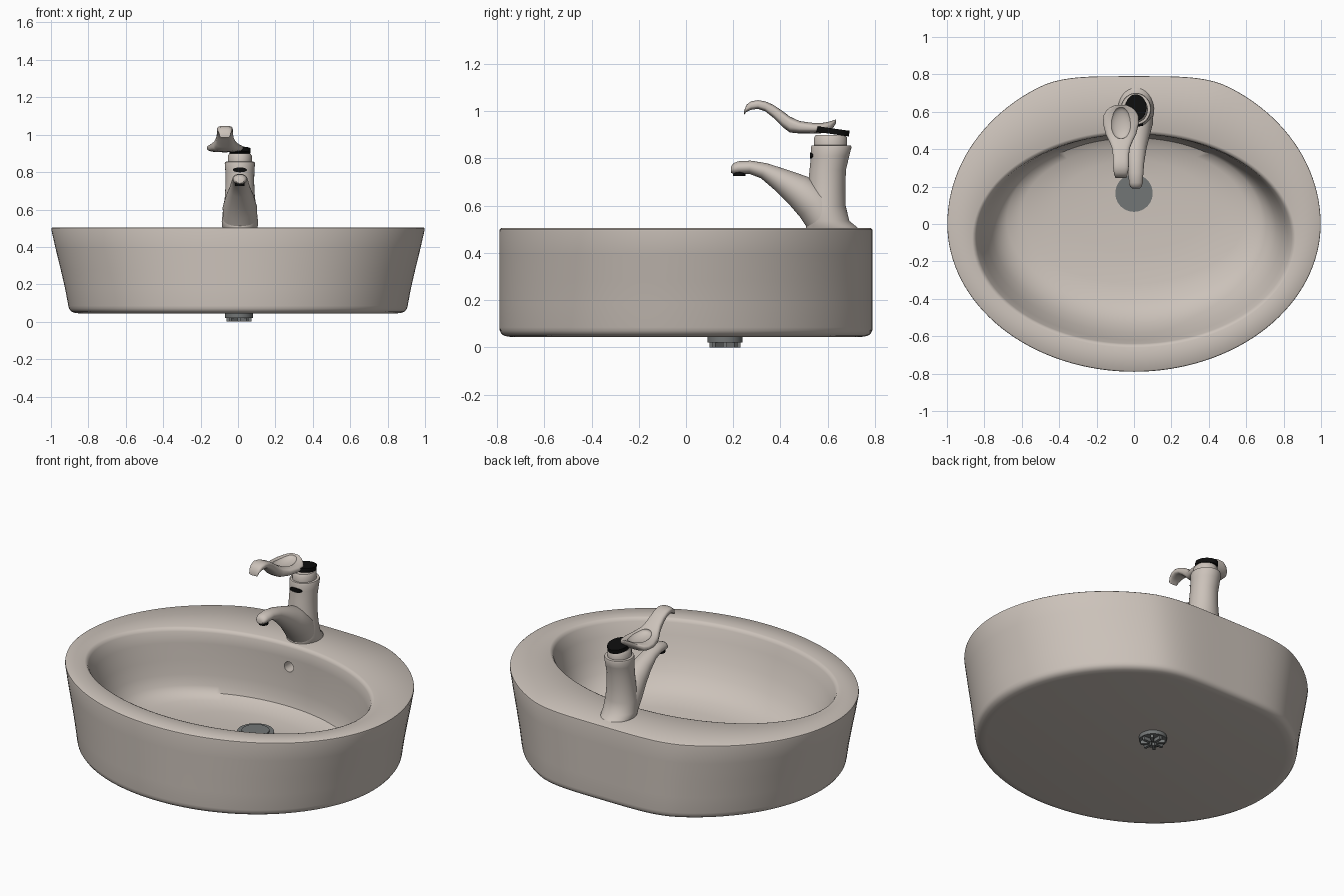
import bpy, bmesh, math
from mathutils import Vector, Matrix

if "Cube" in bpy.data.objects:
    bpy.data.objects.remove(bpy.data.objects["Cube"])


def material(name, rgb):
    m = bpy.data.materials.new(name)
    m.diffuse_color = (*rgb, 1)
    m.use_nodes = True
    m.node_tree.nodes["Principled BSDF"].inputs["Base Color"].default_value = m.diffuse_color
    return m


CERAMIC = material("warm_ceramic", (0.60, 0.54, 0.49))
METAL = material("drain_grey", (0.17, 0.18, 0.18))
BLACK = material("black", (0.004, 0.004, 0.004))


def finish(name, bm, mat, angle=40):
    bmesh.ops.recalc_face_normals(bm, faces=bm.faces[:])
    me = bpy.data.meshes.new(name)
    bm.to_mesh(me)
    bm.free()
    ob = bpy.data.objects.new(name, me)
    bpy.context.collection.objects.link(ob)
    me.materials.append(mat)
    bpy.ops.object.select_all(action='DESELECT')
    ob.select_set(True)
    bpy.context.view_layer.objects.active = ob
    bpy.ops.object.shade_smooth_by_angle(angle=math.radians(angle))
    return ob


def loft(name, rings, mat, angle=40):
    bm = bmesh.new()
    vs = [[bm.verts.new(p) for p in r] for r in rings]
    n = len(vs[0])
    for a, b in zip(vs, vs[1:]):
        for i in range(n):
            j = (i + 1) % n
            bm.faces.new((a[i], a[j], b[j], b[i]))
    bm.faces.new(vs[0])
    bm.faces.new(vs[-1])
    return finish(name, bm, mat, angle)


def ellipse(c, u, v, n):
    c, u, v = Vector(c), Vector(u), Vector(v)
    return [c + u * math.cos(2 * math.pi * i / n) + v * math.sin(2 * math.pi * i / n) for i in range(n)]


def cylinder(name, loc, rx, ry, h, mat, rot=None):
    bm = bmesh.new()
    bmesh.ops.create_cone(bm, cap_ends=True, segments=40, radius1=1, radius2=1, depth=1)
    m = Matrix.Translation(loc) @ (rot or Matrix()) @ Matrix.Diagonal((rx, ry, h, 1))
    bmesh.ops.transform(bm, matrix=m, verts=bm.verts[:])
    return finish(name, bm, mat)


def cut(target, cutter):
    mod = target.modifiers.new("cut", 'BOOLEAN')
    mod.operation = 'DIFFERENCE'
    mod.solver = 'EXACT'
    mod.object = cutter
    cutter.hide_render = True
    bpy.context.view_layer.objects.active = target
    bpy.ops.object.modifier_apply(modifier=mod.name)
    bpy.data.objects.remove(cutter)
    target.select_set(True)
    bpy.ops.object.shade_smooth_by_angle(angle=math.radians(40))


# Basin: elliptical outline with a flattened back, lofted outside then into the bowl
N = 128


def outline(sx, sy, z):
    pts = []
    for i in range(N):
        t = 2 * math.pi * i / N
        x, s = math.cos(t), math.sin(t)
        y = 0.79 * s
        if s > 0:
            e, k = 0.85 * s, 0.06
            h = max(k - abs(e - 0.79), 0) / k
            y = min(e, 0.79) - h * h * k / 4
        pts.append(Vector((x * sx, y * sy, z)))
    return pts


outer = [(.84, .93, .043), (.875, .97, .048), (.893, .988, .056), (.903, .998, .07), (.907, 1, .085),
         (.925, 1, .18), (.948, 1, .28), (.975, 1, .39), (.998, 1, .492), (.997, .998, .5), (.99, .99, .505)]
bowl = [(.865, .58, -.08, .505), (.853, .568, -.08, .50), (.843, .56, -.08, .485), (.82, .55, -.07, .42),
        (.79, .53, -.05, .32), (.76, .505, -.03, .24), (.725, .475, -.005, .18), (.68, .44, .02, .145),
        (.6, .37, .05, .122), (.4, .24, .1, .108), (.1, .1, .165, .1)]
basin = loft("basin", [outline(*r) for r in outer] +
             [ellipse((0, cy, z), (a, 0, 0), (0, b, 0), N) for a, b, cy, z in bowl], CERAMIC)

# Overflow hole in the back wall of the bowl
cut(basin, cylinder("overflow_cutter", (0, .5, .37), .03, .03, .16, CERAMIC, Matrix.Rotation(math.pi / 2, 4, 'X')))

# Drain: flange and plug in the bowl, outlet with radial fins below
cylinder("drain_flange", (0, .165, .101), .1, .1, .012, METAL)
cylinder("drain_plug", (0, .165, .108), .075, .075, .012, METAL)
cylinder("drain_outlet", (.005, .165, .04), .075, .075, .04, METAL)
bm = bmesh.new()
for k in range(8):
    m = (Matrix.Translation((.005, .165, .0125)) @ Matrix.Rotation(k * math.pi / 4, 4, 'Z')
         @ Matrix.Translation((.043, 0, 0)) @ Matrix.Diagonal((.046, .016, .025, 1)))
    bmesh.ops.create_cube(bm, size=1, matrix=m)
finish("drain_fins", bm, METAL)

# Faucet column: z, centre y, half width, half depth
CX = .01
column = [(.5, .62, .092, .112), (.512, .615, .096, .106), (.535, .6, .097, .092), (.6, .592, .09, .084),
          (.67, .595, .08, .08), (.75, .6, .076, .077), (.81, .61, .078, .081), (.848, .615, .081, .086),
          (.855, .615, .078, .083), (.856, .612, .064, .07), (.888, .612, .064, .07), (.9, .612, .056, .062)]
loft("faucet_column", [ellipse((CX, cy, z), (rx, 0, 0), (0, ry, 0), 48) for z, cy, rx, ry in column], CERAMIC)

# Spout: centre y, centre z, half thickness, half width
spout = [(.19, .752, .012, .02), (.2, .757, .022, .031), (.22, .761, .027, .037), (.27, .763, .028, .04),
         (.33, .748, .034, .045), (.40, .71, .05, .056), (.475, .665, .07, .074), (.545, .61, .085, .092),
         (.58, .55, .08, .09)]
rings = []
for i, (y, z, h, w) in enumerate(spout):
    a, b = spout[max(i - 1, 0)], spout[min(i + 1, len(spout) - 1)]
    d = Vector((0, b[0] - a[0], b[1] - a[1])).normalized()
    if i < 3:
        d = Vector((0, 1, 0))
    rings.append(ellipse((CX, y, z), (w, 0, 0), Vector((0, -d.z, d.y)) * h, 40))
loft("spout", rings, CERAMIC)
cylinder("aerator", (CX, .226, .735), .026, .026, .018, BLACK)

# Black marker on the column front and tilted black disc on top
cylinder("front_marker", (CX, .531, .812), .038, .013, .012, BLACK, Matrix.Rotation(math.pi / 2, 4, 'X'))
cylinder("top_disc", (CX, .622, .915), .056, .07, .024, BLACK, Matrix.Rotation(math.radians(-8), 4, 'X'))

# Lever handle: y, bottom z, top z, half width
lever = [(.245, .985, 1.0, .028), (.256, .997, 1.027, .033), (.275, 1.006, 1.042, .038), (.305, 1.01, 1.047, .042),
         (.335, 1.0, 1.042, .042), (.37, .972, 1.027, .043), (.41, .932, 1.0, .049), (.44, .91, .977, .062),
         (.48, .906, .96, .082), (.54, .906, .952, .096), (.58, .907, .952, .093), (.607, .912, .957, .078),
         (.625, .932, .962, .056), (.636, .952, .966, .03)]


def lever_ring(y, z0, z1, w):
    # boxy section: wide top, softened lower side
    pts = []
    for i in range(40):
        t = 2 * math.pi * i / 40
        c, s = math.cos(t), math.sin(t)
        p = lambda q: math.copysign(abs(q) ** .7, q)
        pts.append(Vector((-.07 + w * p(c), y, (z0 + z1) / 2 + (z1 - z0) / 2 * p(s))))
    return pts


handle = loft("lever_handle", [lever_ring(*r) for r in lever], CERAMIC)
bm = bmesh.new()
bmesh.ops.create_uvsphere(bm, u_segments=32, v_segments=16, radius=1,
                          matrix=Matrix.Translation((-.07, .54, .965)) @ Matrix.Diagonal((.058, .085, .03, 1)))
cut(handle, finish("recess_cutter", bm, CERAMIC))
